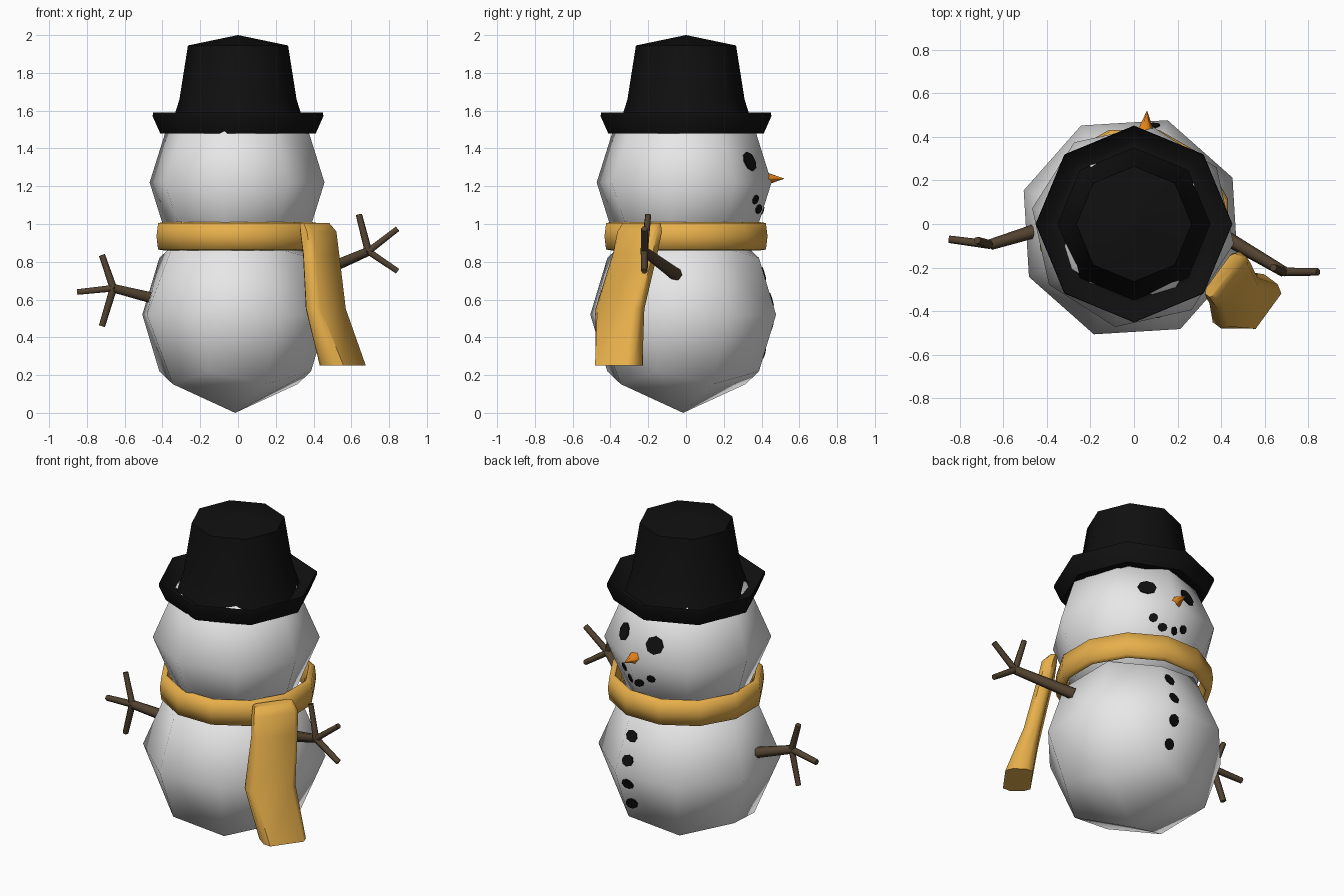
import bpy, bmesh, math
from mathutils import Vector
from mathutils.bvhtree import BVHTree

if "Cube" in bpy.data.objects:
    bpy.data.objects.remove(bpy.data.objects["Cube"])


def material(name, rgb):
    m = bpy.data.materials.new(name)
    m.diffuse_color = (*rgb, 1)
    m.use_nodes = True
    m.node_tree.nodes["Principled BSDF"].inputs["Base Color"].default_value = m.diffuse_color
    return m


SNOW = material("snow white", (0.8, 0.8, 0.8))
BLACK = material("coal black", (0.005, 0.005, 0.005))
GOLD = material("golden wool", (0.8, 0.43, 0.07))
ORANGE = material("carrot orange", (0.8, 0.23, 0.01))
BROWN = material("twig brown", (0.085, 0.056, 0.03))


def finish(name, bm, mat, angle=60):
    bmesh.ops.remove_doubles(bm, verts=bm.verts, dist=1e-5)
    bmesh.ops.recalc_face_normals(bm, faces=bm.faces)
    me = bpy.data.meshes.new(name)
    bm.to_mesh(me)
    bm.free()
    me.materials.append(mat)
    ob = bpy.data.objects.new(name, me)
    bpy.context.collection.objects.link(ob)
    bpy.ops.object.select_all(action='DESELECT')
    ob.select_set(True)
    bpy.context.view_layer.objects.active = ob
    bpy.ops.object.shade_smooth_by_angle(angle=math.radians(angle))
    return ob


def snowball(name, centre, radius, turn):
    """Cube divided once and pushed out to a sphere; returns its surface for projecting onto."""
    bm = bmesh.new()
    bmesh.ops.create_cube(bm, size=2)
    bmesh.ops.subdivide_edges(bm, edges=bm.edges[:], cuts=1, use_grid_fill=True)
    for v in bm.verts:
        v.co = v.co.normalized() * radius
    a = math.radians(turn)
    for v in bm.verts:
        x, y, z = v.co
        v.co = centre + Vector((x * math.cos(a) - y * math.sin(a),
                                x * math.sin(a) + y * math.cos(a), z))
    tree = BVHTree.FromBMesh(bm)
    finish(name, bm, SNOW, 80)
    return tree, centre


def loft(bm, rings, close_ends=False, loop=False):
    rows = [[bm.verts.new(p) for p in r] for r in rings]
    n = len(rows[0])
    pairs = list(zip(rows, rows[1:])) + ([(rows[-1], rows[0])] if loop else [])
    for a, b in pairs:
        for i in range(n):
            j = (i + 1) % n
            bm.faces.new((a[i], a[j], b[j], b[i]))
    if close_ends:
        bm.faces.new(rows[0])
        bm.faces.new(rows[-1])


def lathe(name, profile, sides, turn, mat, loop=False, angle=60):
    bm = bmesh.new()
    rings = [[(r * math.cos(math.radians(turn) + math.tau * i / sides),
               r * math.sin(math.radians(turn) + math.tau * i / sides), z)
              for i in range(sides)] for r, z in profile]
    loft(bm, rings, close_ends=not loop, loop=loop)
    finish(name, bm, mat, angle)


def stick(bm, a, b, r1, r2, sides=6):
    a, b = Vector(a), Vector(b)
    q = (b - a).to_track_quat('Z', 'Y')
    rings = []
    for p, r in ((a, r1), (b, r2)):
        rings.append([p + q @ Vector((r * math.cos(math.tau * i / sides),
                                      r * math.sin(math.tau * i / sides), 0))
                      for i in range(sides)])
    loft(bm, rings, close_ends=True)


def coal(name, ball, x, z, radius, sides=8):
    """Thin round patch laid over the snowball surface on its face side (+y)."""
    tree, centre = ball
    hit = tree.ray_cast(Vector((x, 3, z)), Vector((0, -1, 0)))[0]
    q = (hit - centre).to_track_quat('Z', 'Y')

    def project(p):
        d = (p - centre).normalized()
        return tree.ray_cast(centre + d * 2, -d)[0] + d * 0.007

    bm = bmesh.new()
    rings = []
    for f in (0.5, 1.0):
        rings.append([project(hit + q @ Vector((radius * f * math.cos(math.tau * i / sides),
                                                radius * f * math.sin(math.tau * i / sides), 0)))
                      for i in range(sides)])
    # rim tucks back into the snow
    rings.append([p + (centre - p).normalized() * 0.009 for p in rings[-1]])
    loft(bm, rings)
    mid = bm.verts.new(project(hit))
    bm.verts.ensure_lookup_table()
    for i in range(sides):
        bm.faces.new((bm.verts[i], bm.verts[(i + 1) % sides], mid))
    finish(name, bm, BLACK)


# Snowballs
body = snowball("body", Vector((-0.015, -0.015, 0.52)), 0.52, 26)
head = snowball("head", Vector((-0.005, -0.01, 1.22)), 0.47, 35)

# Hat: crown, dished brim, underside
lathe("hat", [(0.001, 2.0), (0.265, 1.945), (0.31, 1.66), (0.335, 1.58), (0.35, 1.53),
              (0.385, 1.525), (0.45, 1.59), (0.452, 1.57), (0.412, 1.48), (0.36, 1.48),
              (0.30, 1.52)], 8, 0, BLACK)

# Scarf loop and hanging tail
lathe("scarf_loop", [(0.405, 1.01), (0.438, 1.005), (0.447, 0.935), (0.438, 0.865),
                     (0.405, 0.86), (0.38, 0.935)], 12, 15, GOLD, loop=True, angle=75)
T, N = Vector((0.59, 0.81, 0)), Vector((0.81, -0.59, 0))
OUTLINE = [(-0.5, -0.25), (-0.4, -0.5), (0.4, -0.5), (0.5, -0.25),
           (0.5, 0.25), (0.4, 0.5), (-0.4, 0.5), (-0.5, 0.25)]
bm = bmesh.new()
loft(bm, [[Vector((x, y, z)) + T * (w * u) + N * (th * v) for u, v in OUTLINE]
          for x, y, z, w, th in ((0.405, -0.235, 1.005, 0.23, 0.05),
                                 (0.425, -0.245, 0.96, 0.26, 0.085),
                                 (0.44, -0.27, 0.84, 0.26, 0.085),
                                 (0.465, -0.35, 0.55, 0.285, 0.095),
                                 (0.555, -0.355, 0.25, 0.25, 0.155))], close_ends=True)
finish("scarf_tail", bm, GOLD, 50)

# Twig arms: base, hub, three finger tips
for name, base, hub, tips in (
        ("right_arm", (0.40, -0.05, 0.73), (0.69, -0.22, 0.855),
         ((0.64, -0.2, 1.05), (0.845, -0.22, 0.975), (0.845, -0.22, 0.75))),
        ("left_arm", (-0.40, -0.015, 0.595), (-0.66, -0.095, 0.66),
         ((-0.72, -0.075, 0.835), (-0.85, -0.07, 0.64), (-0.72, -0.075, 0.46)))):
    bm = bmesh.new()
    stick(bm, base, hub, 0.034, 0.025)
    for tip in tips:
        stick(bm, hub, tip, 0.02, 0.017)
    finish(name, bm, BROWN)

# Carrot nose
bm = bmesh.new()
stick(bm, (0.052, 0.40, 1.24), (0.06, 0.52, 1.24), 0.048, 0.001)
finish("nose", bm, ORANGE)

# Coal eyes, mouth and buttons
for i, x in enumerate((-0.06, 0.185)):
    coal(f"eye_{i}", head, x, 1.33, 0.053)
for i, (x, z) in enumerate(((0.165, 1.13), (0.112, 1.08), (0.04, 1.075), (-0.033, 1.115))):
    coal(f"mouth_{i}", head, x, z, 0.025)
for i, z in enumerate((0.735, 0.6, 0.455, 0.32)):
    coal(f"button_{i}", body, 0.083, z, 0.034)
